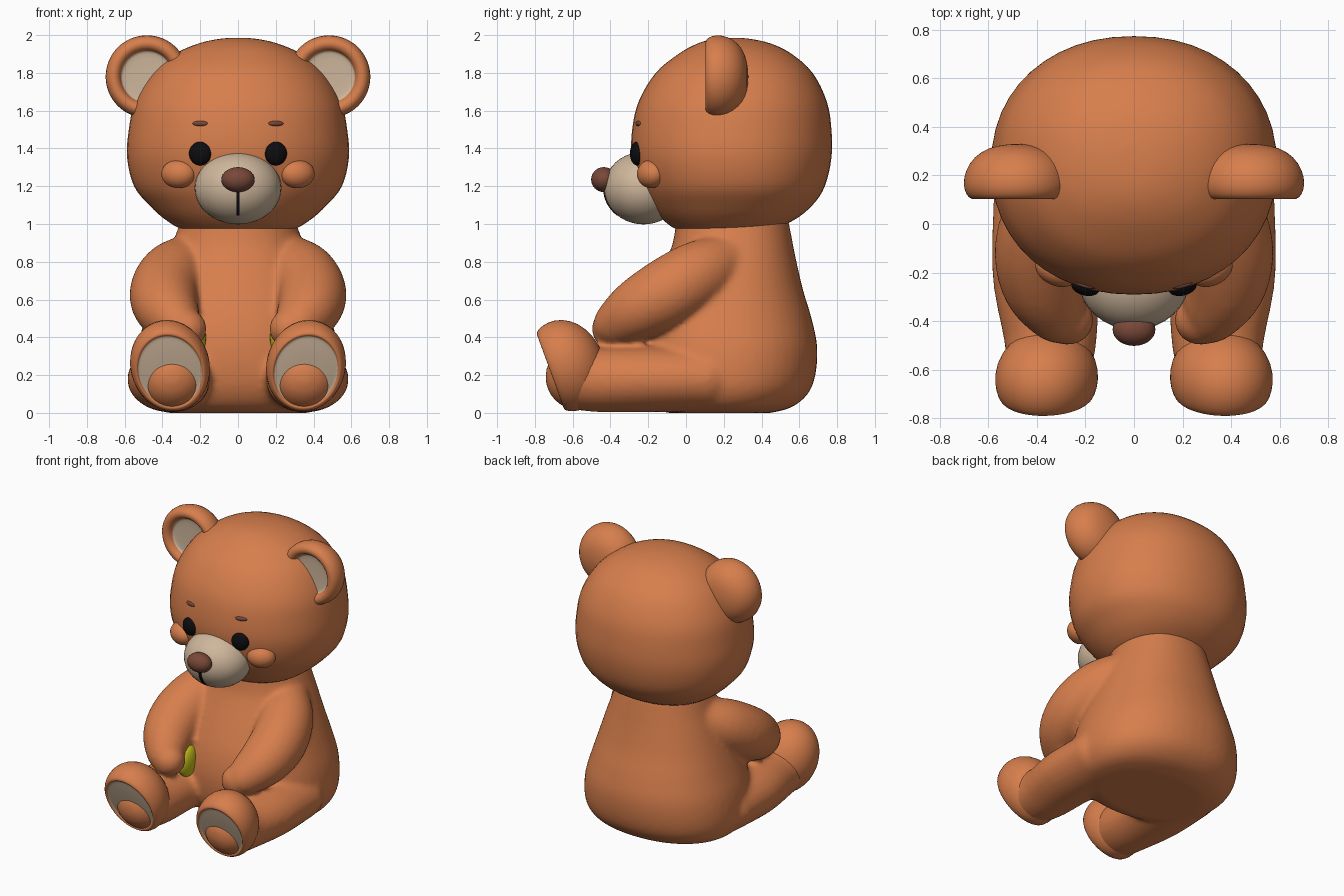
import bpy, bmesh, math
from mathutils import Vector, Matrix

if "Cube" in bpy.data.objects:
    bpy.data.objects.remove(bpy.data.objects["Cube"])


def mat(name, rgb):
    m = bpy.data.materials.new(name)
    m.diffuse_color = (*rgb, 1)
    m.use_nodes = True
    m.node_tree.nodes["Principled BSDF"].inputs["Base Color"].default_value = m.diffuse_color
    return m


FUR = mat("orange fur", (0.68, 0.21, 0.073))
CREAM = mat("cream", (0.62, 0.47, 0.33))
BROWN = mat("brown", (0.19, 0.065, 0.04))
BLACK = mat("black", (0.004, 0.004, 0.005))
YELLOW = mat("yellow lining", (0.58, 0.56, 0.01))


def spline(pts, n=4):
    """Catmull-Rom interpolation through rows of numbers."""
    out = []
    for i in range(len(pts) - 1):
        a, b, c, d = (Vector(pts[max(0, min(len(pts) - 1, i + k))]) for k in (-1, 0, 1, 2))
        for j in range(n):
            t = j / n
            out.append(0.5 * (2 * b + (c - a) * t + (2 * a - 5 * b + 4 * c - d) * t ** 2
                              + (3 * b - a - 3 * c + d) * t ** 3))
    return out + [Vector(pts[-1])]


def loft(bm, rings, mat_rule=None):
    """Bridge closed rings of points and cap both ends."""
    vs = [[bm.verts.new(p) for p in r] for r in rings]
    n = len(vs[0])
    faces = [bm.faces.new(vs[0][::-1]), bm.faces.new(vs[-1])]
    if mat_rule:
        faces[0].material_index = mat_rule(0)
    for k in range(len(vs) - 1):
        for i in range(n):
            j = (i + 1) % n
            f = bm.faces.new((vs[k][i], vs[k][j], vs[k + 1][j], vs[k + 1][i]))
            faces.append(f)
            if mat_rule:
                f.material_index = mat_rule(k)
    bmesh.ops.recalc_face_normals(bm, faces=faces)


def stack(bm, rows, e, n=48):
    """Rounded horizontal sections: z, front y, back y, half width."""
    rings = []
    for z, yf, yb, rx in spline(rows):
        ring = []
        for i in range(n):
            a = 2 * math.pi * i / n
            c, s = math.cos(a), math.sin(a)
            ring.append((rx * math.copysign(abs(c) ** (2 / e), c),
                         (yf + yb) / 2 + (yb - yf) / 2 * math.copysign(abs(s) ** (2 / e), s), z))
        rings.append(ring)
    loft(bm, rings)


def ball(bm, c, r, rot=Matrix()):
    bmesh.ops.create_uvsphere(bm, u_segments=32, v_segments=20, radius=1,
                              matrix=Matrix.Translation(c) @ rot @ Matrix.Diagonal((*r, 1)))


def limb(bm, rows, side, n=24):
    """Rounded tube: x, y, z, half width, half height."""
    pts = spline([(side * r[0], *r[1:]) for r in rows])
    rings = []
    for i, p in enumerate(pts):
        t = (Vector(pts[min(i + 1, len(pts) - 1)][:3]) - Vector(pts[max(i - 1, 0)][:3])).normalized()
        u = t.cross(Vector((0, 0, 1))).normalized()
        v = u.cross(t)
        rings.append([Vector(p[:3]) + u * p[3] * math.cos(a) + v * p[4] * math.sin(a)
                      for a in (2 * math.pi * k / n for k in range(n))])
    loft(bm, rings)
    for p in (pts[0], pts[-1]):
        ball(bm, Vector(p[:3]), (p[3], p[4], p[4]))


def lathe(bm, profile, matrix, pad, n=32):
    """Profile of radius and depth turned about the local y axis; first faces get the pad colour."""
    loft(bm, [[matrix @ Vector((r * math.cos(2 * math.pi * i / n), y, r * math.sin(2 * math.pi * i / n)))
               for i in range(n)] for r, y in profile], lambda k: 1 if k < pad else 0)


def finish(name, bm, mats, mirror=False, subsurf=0):
    me = bpy.data.meshes.new(name)
    for f in bm.faces:
        f.smooth = True
    bm.to_mesh(me)
    bm.free()
    for m in mats:
        me.materials.append(m)
    ob = bpy.data.objects.new(name, me)
    bpy.context.collection.objects.link(ob)
    if mirror:
        md = ob.modifiers.new("mirror", 'MIRROR')
        md.use_mirror_merge = False
    if subsurf:
        md = ob.modifiers.new("subsurf", 'SUBSURF')
        md.levels = md.render_levels = subsurf
    return ob


def blob(name, c, r, m, mirror=False, rot=Matrix()):
    bm = bmesh.new()
    ball(bm, c, r, rot)
    return finish(name, bm, [m], mirror)


# Head
bm = bmesh.new()
stack(bm, [(0.945, 0.14, 0.24, 0.05), (0.965, -0.03, 0.44, 0.27), (1.02, -0.12, 0.57, 0.38),
           (1.1, -0.19, 0.67, 0.47), (1.2, -0.245, 0.735, 0.55), (1.35, -0.287, 0.77, 0.587),
           (1.5, -0.285, 0.77, 0.578), (1.65, -0.25, 0.745, 0.545), (1.8, -0.16, 0.67, 0.455),
           (1.9, -0.04, 0.56, 0.335), (1.955, 0.06, 0.45, 0.21), (1.98, 0.15, 0.34, 0.1),
           (1.986, 0.24, 0.26, 0.01)], 2.15)
finish("head", bm, [FUR])

# Torso, arms and legs fused into one soft body
bm = bmesh.new()
stack(bm, [(0.0, -0.1, 0.45, 0.37), (0.03, -0.18, 0.56, 0.47), (0.1, -0.235, 0.645, 0.53),
           (0.2, -0.265, 0.685, 0.55), (0.35, -0.27, 0.695, 0.535), (0.5, -0.24, 0.665, 0.49),
           (0.65, -0.18, 0.62, 0.44), (0.8, -0.11, 0.585, 0.385), (0.9, -0.07, 0.565, 0.345),
           (1.03, -0.05, 0.54, 0.3)], 2.2)
for s in (-1, 1):
    limb(bm, [(0.25, 0.2, 0.8, 0.15, 0.15), (0.34, 0.06, 0.73, 0.18, 0.18), (0.39, -0.1, 0.635, 0.185, 0.185),
              (0.375, -0.25, 0.55, 0.17, 0.165), (0.315, -0.36, 0.475, 0.135, 0.13),
              (0.275, -0.395, 0.445, 0.11, 0.105)], s)
    limb(bm, [(0.34, 0.1, 0.18, 0.24, 0.175), (0.36, -0.2, 0.178, 0.225, 0.175),
              (0.345, -0.45, 0.175, 0.195, 0.172), (0.35, -0.57, 0.19, 0.18, 0.175)], s)
body = finish("body", bm, [FUR])
md = body.modifiers.new("fuse", 'REMESH')
md.mode = 'VOXEL'
md.voxel_size = 0.018
md.use_smooth_shade = True
md = body.modifiers.new("soften", 'SMOOTH')
md.factor = 0.5
md.iterations = 8

# Feet with sole pads
bm = bmesh.new()
place = (Matrix.Translation((0.36, -0.635, 0.25)) @ Matrix.Rotation(math.radians(20), 4, 'X')
         @ Matrix.Rotation(math.radians(14), 4, 'Y') @ Matrix.Diagonal((0.212, 1, 0.252, 1)))
lathe(bm, [(0.01, -0.085), (0.5, -0.085), (0.76, -0.078), (0.79, -0.078), (0.82, -0.092), (0.9, -0.085),
           (0.98, -0.045), (1.01, 0.02), (0.9, 0.1), (0.6, 0.17), (0.2, 0.2), (0.01, 0.2)], place, 3)
finish("foot", bm, [FUR, CREAM], True, 1)

# Ears with inner pads
bm = bmesh.new()
lathe(bm, [(0.002, 0.15), (0.07, 0.15), (0.132, 0.147), (0.138, 0.142), (0.145, 0.115), (0.17, 0.098),
           (0.2, 0.105), (0.22, 0.14), (0.222, 0.19), (0.2, 0.25), (0.15, 0.3), (0.08, 0.325), (0.002, 0.33)],
      Matrix.Translation((0.482, 0, 1.78)), 3)
finish("ear", bm, [FUR, CREAM], True, 1)

# Face
blob("muzzle", (0, -0.225, 1.19), (0.23, 0.21, 0.192), CREAM)
blob("nose", (0, -0.435, 1.235), (0.088, 0.067, 0.066), BROWN)
blob("cheek", (0.315, -0.185, 1.265), (0.095, 0.07, 0.075), FUR, True, Matrix.Rotation(0.4, 4, 'Z'))
blob("eye", (0.2, -0.258, 1.373), (0.06, 0.037, 0.063), BLACK, True, Matrix.Rotation(0.25, 4, 'Z'))
blob("eyebrow", (0.2, -0.252, 1.532), (0.042, 0.012, 0.014), BROWN, True, Matrix.Rotation(0.25, 4, 'Z'))

# Mouth line following the muzzle
bm = bmesh.new()
rings = []
for i in range(11):
    z = 1.045 + 0.014 * i
    y = -0.225 - 0.21 * math.sqrt(1 - ((z - 1.19) / 0.192) ** 2)
    rings.append([(-0.009, y - 0.004, z), (0.009, y - 0.004, z), (0.009, y + 0.004, z), (-0.009, y + 0.004, z)])
loft(bm, rings)
finish("mouth_line", bm, [BLACK])

# Lining showing in the gap between hand and belly
blob("lining", (0.22, -0.25, 0.4), (0.05, 0.1, 0.11), YELLOW, True)
